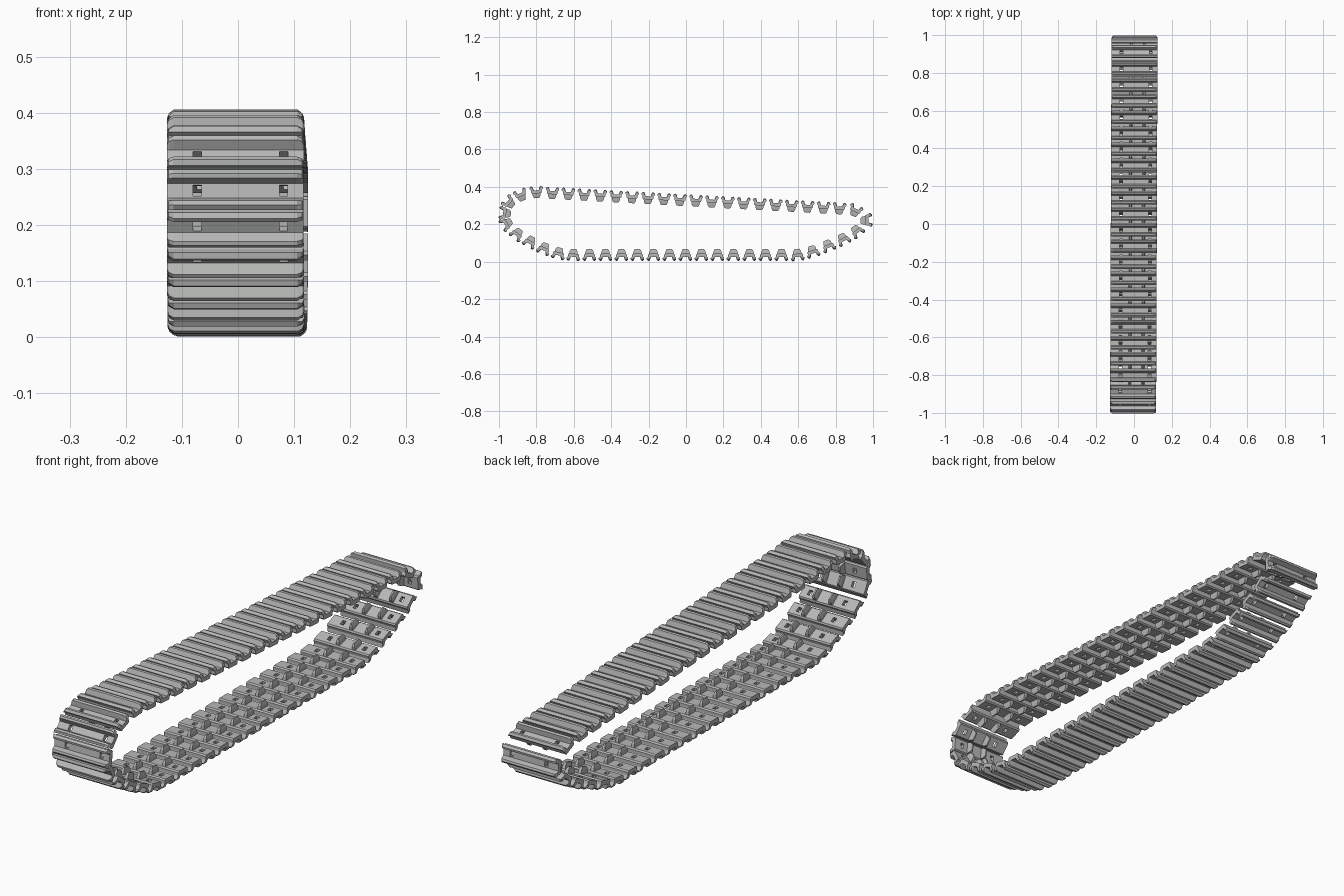
import bpy, bmesh
from mathutils import Vector, Matrix

cube = bpy.data.objects.get("Cube")
if cube:
    bpy.data.objects.remove(cube, do_unlink=True)

steel = bpy.data.materials.new("track_grey")
steel.use_nodes = True
grey = (0.47, 0.48, 0.47, 1)
steel.diffuse_color = grey
steel.node_tree.nodes["Principled BSDF"].inputs["Base Color"].default_value = grey


def loft(bm, rings):
    """Closed solid through rings of equal point count."""
    rows = [[bm.verts.new(p) for p in ring] for ring in rings]
    n = len(rows[0])
    for a, b in zip(rows, rows[1:]):
        for i in range(n):
            bm.faces.new((a[i], a[(i + 1) % n], b[(i + 1) % n], b[i]))
    bm.faces.new(rows[0])
    bm.faces.new(rows[-1][::-1])


def box(bm, centre, size):
    bmesh.ops.create_cube(bm, size=1, matrix=Matrix.Translation(centre) @ Matrix.Diagonal((*size, 1)))


def mesh_object(name, bm):
    bmesh.ops.recalc_face_normals(bm, faces=bm.faces)
    me = bpy.data.meshes.new(name)
    bm.to_mesh(me)
    bm.free()
    me.materials.append(steel)
    ob = bpy.data.objects.new(name, me)
    bpy.context.collection.objects.link(ob)
    return ob


# Shoe cross-section: flat inner face, two flared grousers, channel between
half = [(0.013, 0.008), (0.020, 0.028), (0.028, 0.030), (0.036, 0.022),
        (0.029, 0.008), (0.029, -0.004), (0.024, -0.009)]
profile = half + [(-t, n) for t, n in reversed(half)]
bm = bmesh.new()
loft(bm, [[(x, t, min(n, cap)) for t, n in profile]
          for x, cap in ((-0.122, 0.015), (-0.119, 0.023), (-0.110, 0.04),
                         (0.110, 0.04), (0.119, 0.023), (0.122, 0.015))])
shoe = mesh_object("shoe_master", bm)

# Rectangular sprocket holes through the shoe
bm = bmesh.new()
for x in (-0.068, 0.086):
    box(bm, (x, 0, 0), (0.015, 0.020, 0.1))
cutter = mesh_object("hole_cutter", bm)
cutter.hide_render = True
cut = shoe.modifiers.new("holes", 'BOOLEAN')
cut.operation = 'DIFFERENCE'
cut.solver = 'EXACT'
cut.object = cutter
bpy.context.view_layer.update()
cut_mesh = bpy.data.meshes.new_from_object(shoe.evaluated_get(bpy.context.evaluated_depsgraph_get()))

# Guide teeth on the inner face
bm = bmesh.new()
bm.from_mesh(cut_mesh)
for x in (-0.018, 0.052):
    loft(bm, [[(x - w, -t, n), (x + w, -t, n), (x + w, t, n), (x - w, t, n)]
              for w, t, n in ((0.008, 0.023, -0.007), (0.006, 0.021, -0.022), (0.003, 0.014, -0.034))])
link_master = mesh_object("link_master", bm)
link_mesh = link_master.data
for ob in (shoe, cutter, link_master):
    bpy.data.objects.remove(ob, do_unlink=True)


def run(start, end, count):
    a, b = Vector(start), Vector(end)
    return [a.lerp(b, i / (count - 1)) for i in range(count)]


# Link centres (y, z): ground run, rear bend, sloping return run, front bend
path = run((-0.602, 0.034), (0.596, 0.034), 15)
path += [Vector(p) for p in ((0.678, 0.052), (0.762, 0.083), (0.842, 0.118),
                             (0.915, 0.162), (0.967, 0.222), (0.906, 0.275))]
path += run((0.82, 0.287), (-0.80, 0.374), 20)
path += [Vector(p) for p in ((-0.884, 0.358), (-0.948, 0.318), (-0.970, 0.260), (-0.962, 0.202),
                             (-0.905, 0.146), (-0.835, 0.104), (-0.760, 0.068), (-0.682, 0.042))]

for i, p in enumerate(path):
    tangent = (path[(i + 1) % len(path)] - path[i - 1]).normalized()
    along = Vector((0, tangent.x, tangent.y))
    out = Vector((0, tangent.y, -tangent.x))
    side = Vector((1, 0, 0))
    # keep every link's left side on the same side of the belt
    rot = Matrix((side, -along, out)).transposed().to_4x4()
    link = bpy.data.objects.new(f"track_link_{i + 1:02d}", link_mesh)
    bpy.context.collection.objects.link(link)
    link.matrix_world = Matrix.Translation((-0.001 + 0.004 * p.x, p.x, p.y)) @ rot
